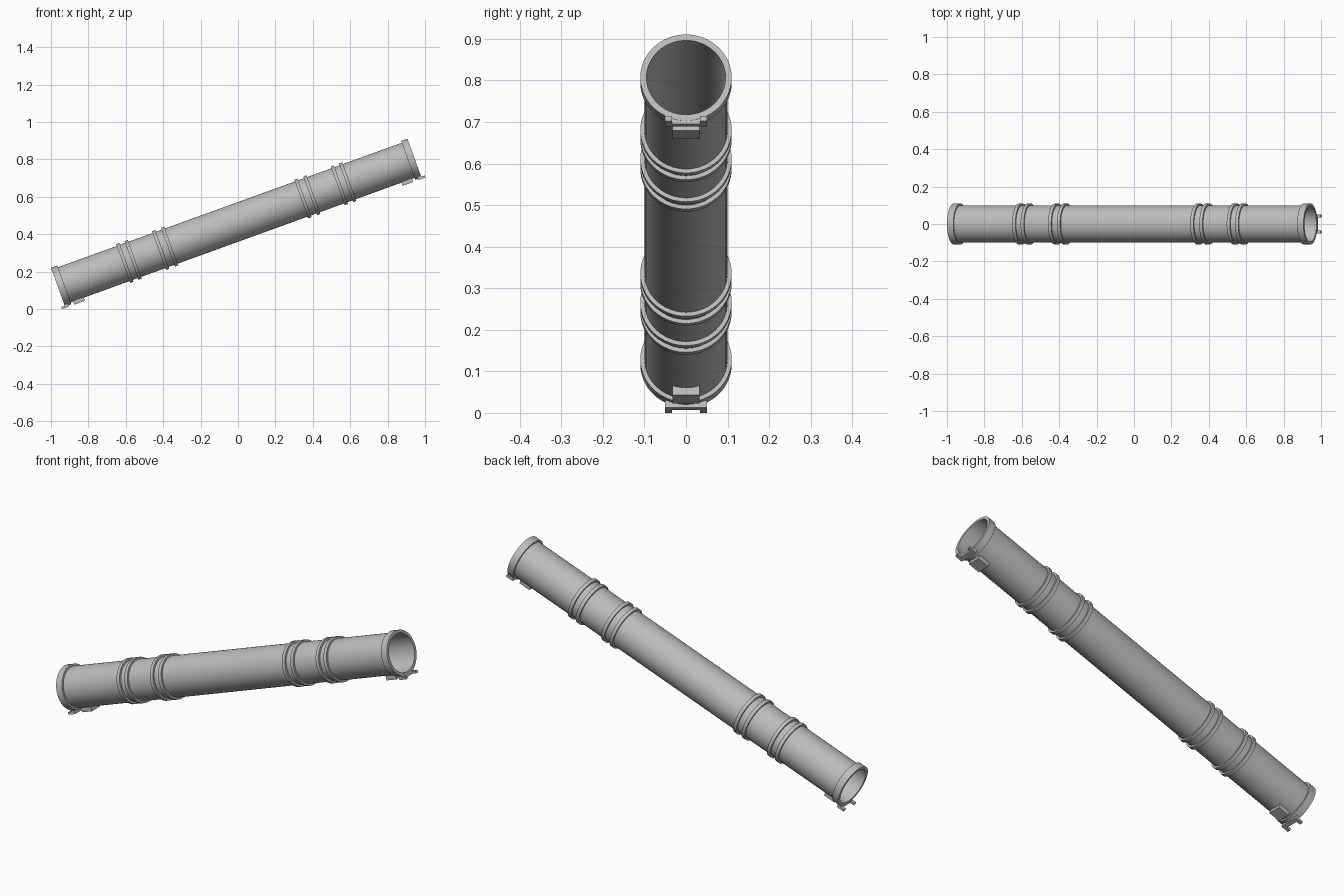
import bpy, bmesh, math
from mathutils import Matrix, Vector

cube = bpy.data.objects.get("Cube")
if cube:
    bpy.data.objects.remove(cube, do_unlink=True)

HALF = 1.0135                     # half length along the tube axis
COLLAR = 0.036                    # collar width
BORE, WALL, RIM = 0.095, 0.10, 0.11
SEGMENTS = 64
# local x runs along the tube, tilted up towards +x
TILT = Matrix.Translation((-0.0095, 0, 0.462)) @ Matrix.Rotation(math.radians(-19.9), 4, 'Y')

steel = bpy.data.materials.new("grey_metal")
steel.use_nodes = True
GREY = (0.5, 0.5, 0.5, 1)
steel.diffuse_color = GREY
steel.node_tree.nodes["Principled BSDF"].inputs["Base Color"].default_value = GREY


def finish(name, bm, smooth=False):
    bmesh.ops.recalc_face_normals(bm, faces=bm.faces)
    mesh = bpy.data.meshes.new(name)
    bm.to_mesh(mesh)
    bm.free()
    mesh.materials.append(steel)
    obj = bpy.data.objects.new(name, mesh)
    bpy.context.collection.objects.link(obj)
    obj.matrix_world = TILT
    if smooth:
        bpy.ops.object.select_all(action='DESELECT')
        obj.select_set(True)
        bpy.context.view_layer.objects.active = obj
        bpy.ops.object.shade_smooth_by_angle(angle=math.radians(30))


def sleeve(name, start, end, inner, outer):
    """Hollow ring made by spinning a rectangle round the tube axis."""
    bm = bmesh.new()
    corners = [(start, inner), (end, inner), (end, outer), (start, outer)]
    verts = [bm.verts.new((x, 0, r)) for x, r in corners]
    edges = [bm.edges.new((verts[i], verts[(i + 1) % 4])) for i in range(4)]
    bmesh.ops.spin(bm, geom=verts + edges, cent=(0, 0, 0), axis=(1, 0, 0),
                   angle=math.tau, steps=SEGMENTS, use_duplicate=False)
    bmesh.ops.remove_doubles(bm, verts=bm.verts, dist=0.0001)
    finish(name, bm, smooth=True)


def block(name, low, high):
    bm = bmesh.new()
    low, high = Vector(low), Vector(high)
    place = Matrix.Translation((low + high) / 2) @ Matrix.Diagonal((*(high - low), 1))
    bmesh.ops.create_cube(bm, size=1, matrix=place)
    finish(name, bm)


def end_block(name, side, x0, x1, y0, y1, z0, z1):
    """Block placed by distance beyond the tube end."""
    xs = sorted((side * (HALF + x0), side * (HALF + x1)))
    block(name, (xs[0], y0, z0), (xs[1], y1, z1))


# main pipe
sleeve("pipe", -HALF + COLLAR, HALF - COLLAR, BORE, WALL)

for side, label in ((-1, "right"), (1, "left")):
    # end collar
    ends = sorted((side * (HALF - COLLAR), side * HALF))
    sleeve(f"{label}_collar", *ends, BORE, RIM)

    # two pairs of raised bands
    for i, pos in enumerate((0.379, 0.43, 0.586, 0.634)):
        sleeve(f"{label}_band_{i + 1}", side * pos - 0.009, side * pos + 0.009, WALL - 0.002, RIM)

    # latch under the collar: plate, two prongs and a catch block
    end_block(f"{label}_latch_plate", side, -0.02, -0.001, -0.05, 0.05, -0.118, -0.1)
    for hand in (-1, 1):
        y0, y1 = sorted((hand * 0.034, hand * 0.05))
        end_block(f"{label}_prong_{'back' if hand > 0 else 'front'}", side,
                  -0.018, 0.02, y0, y1, -0.118, -0.106)
    end_block(f"{label}_catch_block", side, -0.11, -0.05, -0.033, 0.033, -0.118, -0.092 - 0.004)
